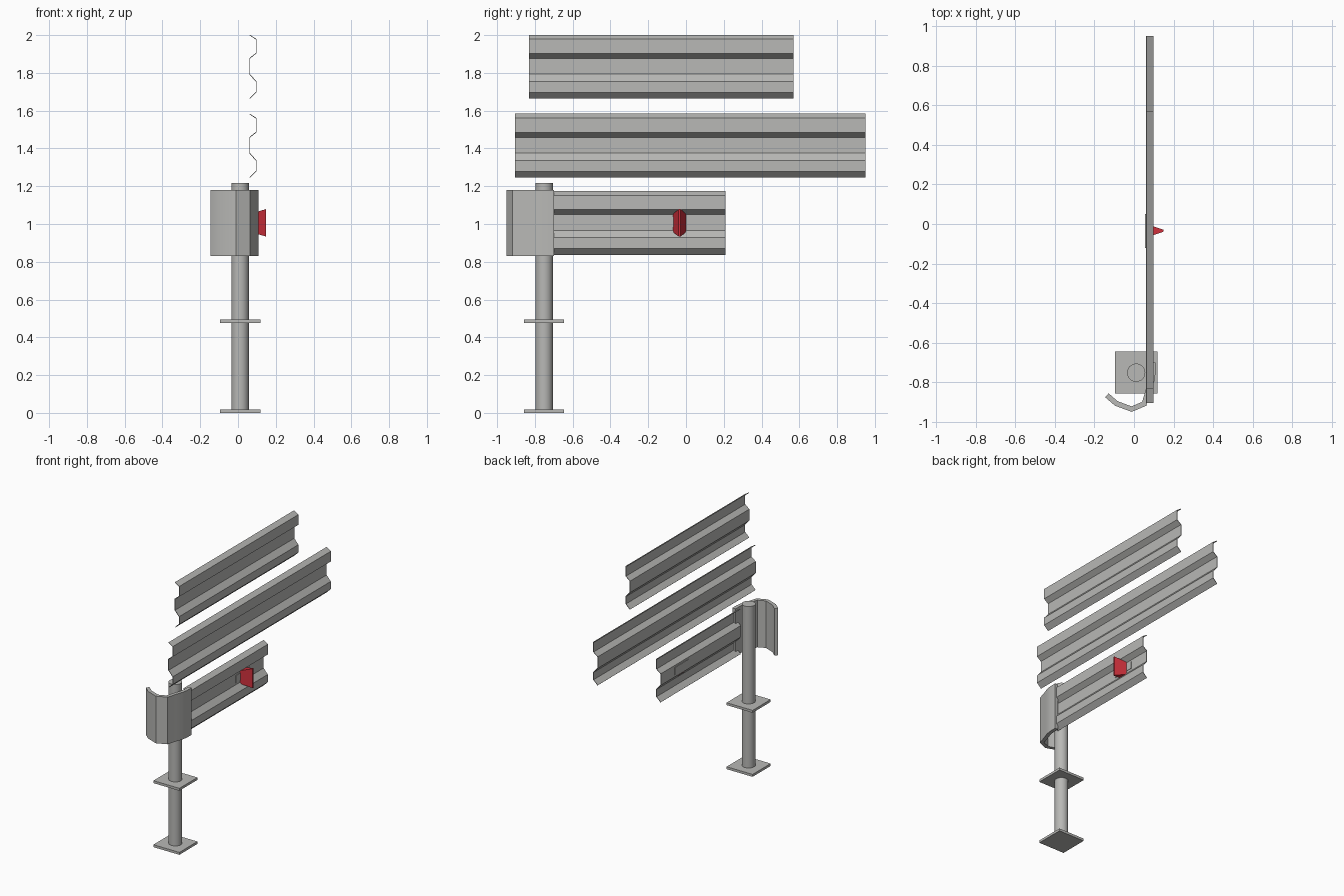
import bpy, bmesh, math
from mathutils import Vector

if "Cube" in bpy.data.objects:
    bpy.data.objects.remove(bpy.data.objects["Cube"])


def material(name, rgb):
    m = bpy.data.materials.new(name)
    m.diffuse_color = (*rgb, 1)
    m.use_nodes = True
    m.node_tree.nodes["Principled BSDF"].inputs["Base Color"].default_value = m.diffuse_color
    return m


STEEL = material("galvanised_grey", (0.48, 0.48, 0.465))
RED = material("reflector_red", (0.62, 0.03, 0.045))


def finish(name, bm, mat, smooth=None):
    bmesh.ops.recalc_face_normals(bm, faces=bm.faces)
    me = bpy.data.meshes.new(name)
    bm.to_mesh(me)
    bm.free()
    me.materials.append(mat)
    ob = bpy.data.objects.new(name, me)
    bpy.context.collection.objects.link(ob)
    if smooth:
        bpy.ops.object.select_all(action='DESELECT')
        ob.select_set(True)
        bpy.context.view_layer.objects.active = ob
        bpy.ops.object.shade_smooth_by_angle(angle=math.radians(smooth))
    return ob


def thick_outline(path, t):
    """Offset an open 2D path both ways and return the closed outline."""
    left, right = [], []
    for i, p in enumerate(path):
        dirs = []
        if i > 0:
            dirs.append((p - path[i - 1]).normalized())
        if i < len(path) - 1:
            dirs.append((path[i + 1] - p).normalized())
        d = sum(dirs, Vector((0, 0))).normalized()
        n = Vector((-d.y, d.x))
        w = t / 2 / max(0.5, d.dot(dirs[0]))
        left.append(p + n * w)
        right.append(p - n * w)
    return left, right


def sheet(name, path, t, place, lo, hi, smooth=None):
    """Bend a sheet of thickness t along a 2D path, extruded from lo to hi."""
    left, right = thick_outline([Vector(p) for p in path], t)
    bm = bmesh.new()
    rings = [[bm.verts.new(place(p, s)) for s in (lo, hi) for p in (l, r)]
             for l, r in zip(left, right)]
    order = (0, 1, 3, 2)
    for a, b in zip(rings, rings[1:]):
        for i in range(4):
            j, k = order[i], order[(i + 1) % 4]
            bm.faces.new((a[j], a[k], b[k], b[j]))
    for r in (rings[0], rings[-1]):
        bm.faces.new([r[i] for i in order])
    return finish(name, bm, STEEL, smooth)


def box(name, x0, x1, y0, y1, z0, z1):
    bm = bmesh.new()
    bmesh.ops.create_cube(bm, size=1)
    for v in bm.verts:
        v.co = ((x0 + x1) / 2 + v.co.x * (x1 - x0),
                (y0 + y1) / 2 + v.co.y * (y1 - y0),
                (z0 + z1) / 2 + v.co.z * (z1 - z0))
    return finish(name, bm, STEEL)


# Corrugated rails: (x, drop below the top edge)
IN, OUT = 0.062, 0.096
PROFILE = [(IN, 0), (OUT, 0.022), (OUT, 0.096), (IN, 0.123),
           (IN, 0.207), (OUT, 0.246), (OUT, 0.302), (IN, 0.335)]
for name, y0, y1, top in (("upper_rail", -0.83, 0.57, 2.0),
                          ("middle_rail", -0.905, 0.95, 1.582),
                          ("lower_rail", -0.73, 0.21, 1.173)):
    sheet(name, [(x, top - d) for x, d in PROFILE], 0.004,
          lambda p, s: (p.x, s, p.y), y0, y1)

# Post with base plate and mid plate
PX, PY = 0.011, -0.751
bm = bmesh.new()
bmesh.ops.create_cone(bm, cap_ends=True, segments=32, radius1=0.046, radius2=0.046, depth=1.218)
bmesh.ops.translate(bm, verts=bm.verts, vec=(PX, PY, 0.609))
finish("post", bm, STEEL, 30)
for name, z0, z1 in (("base_plate", 0, 0.018), ("mid_plate", 0.476, 0.494)):
    box(name, PX - 0.107, PX + 0.107, PY - 0.106, PY + 0.106, z0, z1)

# Curved end terminal wrapping round the post
sheet("end_terminal",
      [(-0.137, -0.865), (-0.09, -0.906), (-0.012, -0.935), (0.052, -0.908),
       (0.072, -0.84), (0.09, -0.79), (0.096, -0.75), (0.096, -0.70)],
      0.026, lambda p, s: (p.x, p.y, s), 0.83, 1.18, 40)

# Reflector mount on the web of the lower rail
box("reflector_mount", 0.056, 0.067, -0.12, 0.05, 0.983, 1.037)

# Red wedge reflector: wide at the rail, thin and tall at the tip
bm = bmesh.new()
rings = []
for x, hy, z0, z1 in ((0.065, 0.034, 0.957, 1.053), (0.148, 0.005, 0.934, 1.079)):
    rings.append([bm.verts.new((x, -0.034 + sy * hy, z))
                  for sy, z in ((-1, z0), (1, z0), (1, z1), (-1, z1))])
for i in range(4):
    j = (i + 1) % 4
    bm.faces.new((rings[0][i], rings[0][j], rings[1][j], rings[1][i]))
for r in rings:
    bm.faces.new(r)
finish("reflector", bm, RED)
